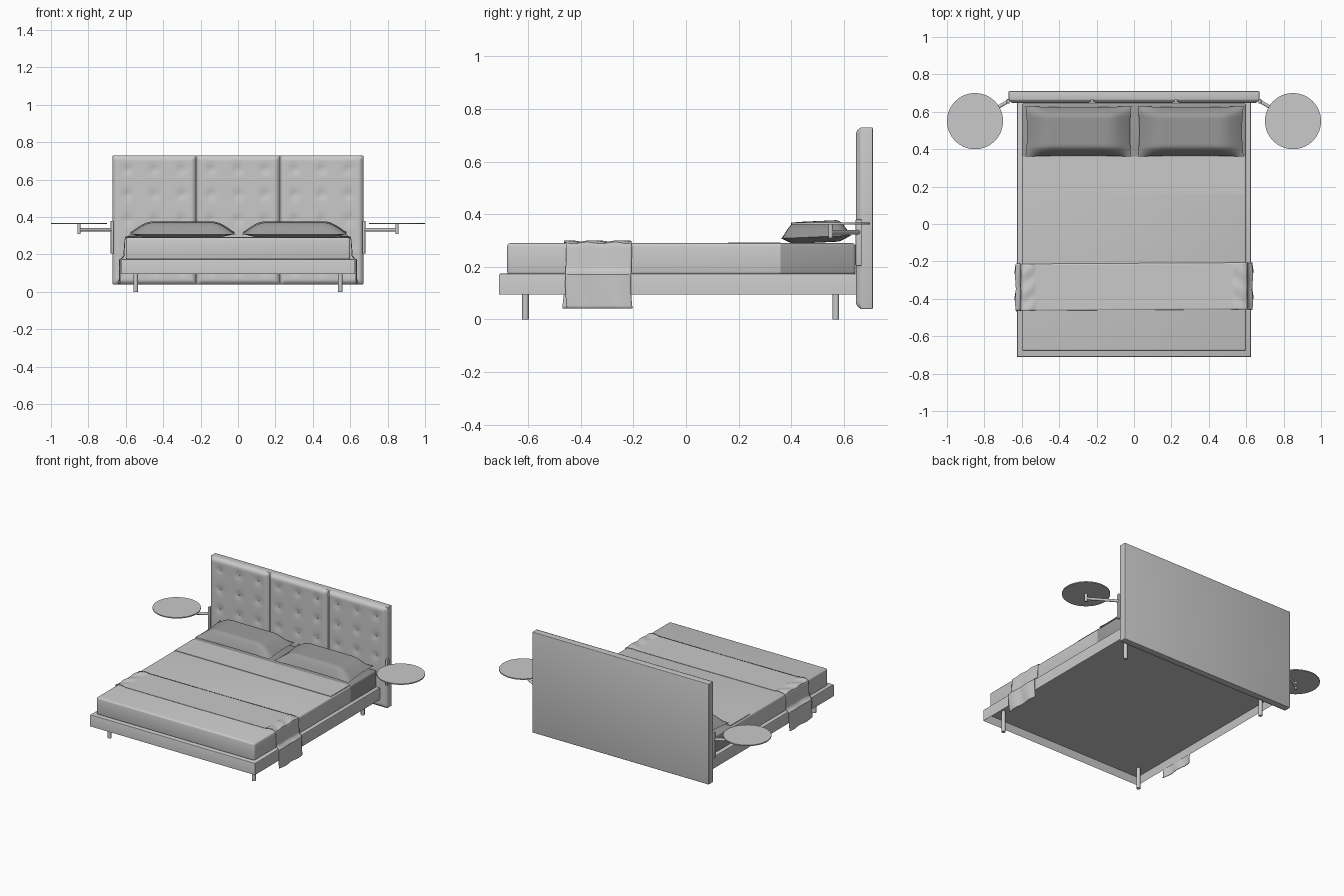
import bpy, bmesh, math
from mathutils import Vector, Matrix

cube = bpy.data.objects.get("Cube")
if cube:
    bpy.data.objects.remove(cube, do_unlink=True)


def material(name, grey):
    mat = bpy.data.materials.new(name)
    mat.use_nodes = True
    colour = (grey, grey, grey, 1)
    mat.diffuse_color = colour
    mat.node_tree.nodes["Principled BSDF"].inputs["Base Color"].default_value = colour
    return mat


light = material("light grey", 0.588)
dark = material("dark grey", 0.32)


def finish(name, bm, mats=(light,), smooth=True):
    mesh = bpy.data.meshes.new(name)
    bm.to_mesh(mesh)
    bm.free()
    obj = bpy.data.objects.new(name, mesh)
    bpy.context.collection.objects.link(obj)
    for mat in mats:
        mesh.materials.append(mat)
    if smooth:
        bpy.ops.object.select_all(action="DESELECT")
        obj.select_set(True)
        bpy.context.view_layer.objects.active = obj
        bpy.ops.object.shade_smooth_by_angle(angle=math.radians(35))
    return obj


def box_mesh(lo, hi, bevel=0.0):
    lo, hi = Vector(lo), Vector(hi)
    bm = bmesh.new()
    bmesh.ops.create_cube(bm, size=1)
    for v in bm.verts:
        v.co = (lo + hi) / 2 + v.co * (hi - lo)
    if bevel:
        bmesh.ops.bevel(bm, geom=bm.edges[:], offset=bevel, segments=3,
                        profile=0.5, affect="EDGES")
    return bm


def add_rod(bm, start, end, radius, sides=20):
    start, end = Vector(start), Vector(end)
    axis = end - start
    turn = axis.to_track_quat("Z", "Y").to_matrix().to_4x4()
    bmesh.ops.create_cone(bm, cap_ends=True, segments=sides, radius1=radius,
                          radius2=radius, depth=axis.length,
                          matrix=Matrix.Translation((start + end) / 2) @ turn)


def add_sheet(bm, nu, nv, place):
    """Grid whose (u, v) in -1..1 is mapped through place."""
    made = bmesh.ops.create_grid(bm, x_segments=nu, y_segments=nv, size=1)["verts"]
    for v in made:
        v.co = place(v.co.x, v.co.y)
    return made


# Bed frame, hollow underneath
bm = box_mesh((-0.625, -0.71, 0.095), (0.625, 0.655, 0.175))
bmesh.ops.bevel(bm, geom=[e for e in bm.edges if all(v.co.z > 0.1 for v in e.verts)],
                offset=0.006, segments=2, profile=0.5, affect="EDGES")
bm.normal_update()
under = min(bm.faces, key=lambda f: f.calc_center_median().z)
bmesh.ops.inset_region(bm, faces=[under], thickness=0.015)
for v in under.verts:
    v.co.z += 0.05
finish("bed_frame", bm)

# Legs
for side, x in (("right", -0.547), ("left", 0.547)):
    for end, y in (("front", -0.61), ("back", 0.57)):
        bm = bmesh.new()
        add_rod(bm, (x, y, 0), (x, y, 0.148), 0.0125)
        finish(f"{end}_{side}_leg", bm)

# Mattress with a dark sheet at the head end
bm = box_mesh((-0.6, -0.68, 0.17), (0.6, 0.645, 0.29), 0.012)
bmesh.ops.bisect_plane(bm, geom=bm.verts[:] + bm.edges[:] + bm.faces[:],
                       plane_co=(0, 0.36, 0), plane_no=(0, 1, 0))
for f in bm.faces:
    f.material_index = int(f.calc_center_median().y > 0.36)
finish("mattress", bm, (light, dark))

# Folded-back top of the cover
finish("cover_fold", box_mesh((-0.592, 0.16, 0.285), (0.592, 0.36, 0.2935)), smooth=False)

# Throw laid across the bed and hanging down both sides
path = [Vector(p) for p in ((0, 0.2935), (0.585, 0.295), (0.606, 0.287),
                            (0.612, 0.19), (0.634, 0.172), (0.634, 0.042))]
spans = [(b - a).length for a, b in zip(path, path[1:])]


def throw_point(u, v):
    left = abs(u) * sum(spans)
    for a, b, span in zip(path, path[1:], spans):
        if left <= span + 1e-5:
            break
        left -= span
    p = a.lerp(b, left / span)
    y = -0.335 + 0.005 * u + 0.125 * v
    drop = max(0, 0.29 - p.y) / 0.25
    x = p.x + 0.004 * drop * math.sin(45 * y + 9 * p.y)
    z = p.y
    if 0.53 < p.x and z > 0.28:
        z += 0.003 * (1 + math.sin(60 * y + 40 * p.x))
    y += 0.006 * drop * math.sin(20 * p.y + 2 * u)
    return math.copysign(x, u), y, z


bm = bmesh.new()
add_sheet(bm, 160, 28, throw_point)
throw = finish("throw", bm)
thick = throw.modifiers.new("thickness", "SOLIDIFY")
thick.thickness = 0.003
thick.offset = -1


# Pillows
def ramp(t, width):
    return math.sin(math.pi / 2 * min(1, (1 - abs(t)) / width))


def pillow(name, cx):
    bm = bmesh.new()
    for height in (0.06, -0.022):
        def place(u, v):
            h = ramp(u, 0.45) * ramp(v, 0.42)
            x = cx + 0.283 * u * (1 - 0.03 * (1 - v * v))
            y = 0.495 + 0.135 * v * (1 - 0.05 * (1 - u * u))
            return x, y, 0.314 + 0.006 * v + height * h
        made = add_sheet(bm, 36, 24, place)
        if height < 0:
            faces = list({f for v in made for f in v.link_faces})
            bmesh.ops.reverse_faces(bm, faces=faces)
    bmesh.ops.remove_doubles(bm, verts=bm.verts[:], dist=1e-5)
    finish(name, bm, (dark,))


pillow("right_pillow", -0.297)
pillow("left_pillow", 0.303)

# Headboard back
finish("headboard", box_mesh((-0.67, 0.662, 0.04), (0.67, 0.71, 0.73), 0.004))

# Three tufted headboard panels with buttons
half_w, half_h, mid_z = 0.2225, 0.345, 0.385
tufts = [(i * 0.145, mid_z + j * 0.135) for i in (-1, 0, 1) for j in (-2, -1, 0, 1, 2)]
for label, cx in (("right", -0.4467), ("middle", 0), ("left", 0.4467)):
    def panel_point(u, v):
        x, z = u * half_w, mid_z + v * half_h
        edge = min(half_w - abs(x), half_h - abs(z - mid_z))
        y = 0.646 + 0.018 * (1 - min(1, edge / 0.022)) ** 2
        for tx, tz in tufts:
            y += 0.006 * math.exp(-((x - tx) ** 2 + (z - tz) ** 2) / 0.0006)
        return cx + x, y, z
    bm = bmesh.new()
    add_sheet(bm, 44, 64, panel_point)
    finish(f"{label}_headboard_panel", bm)
    bm = bmesh.new()
    for tx, tz in tufts:
        add_rod(bm, (cx + tx, 0.655, tz), (cx + tx, 0.649, tz), 0.005, 10)
    finish(f"{label}_panel_buttons", bm)

# Round side tables on swing arms
for label, s in (("right", -1), ("left", 1)):
    xs = sorted((s * 0.665, s * 0.681))
    finish(f"{label}_bracket",
           box_mesh((xs[0], 0.645, 0.205), (xs[1], 0.668, 0.38), 0.003))
    bm = bmesh.new()
    add_rod(bm, (s * 0.85, 0.55, 0.31), (s * 0.85, 0.55, 0.364), 0.009)
    add_rod(bm, (s * 0.85, 0.55, 0.332), (s * 0.672, 0.657, 0.332), 0.009)
    finish(f"{label}_swing_arm", bm)
    bm = bmesh.new()
    add_rod(bm, (s * 0.85, 0.55, 0.362), (s * 0.85, 0.55, 0.369), 0.15, 64)
    finish(f"{label}_table_top", bm)
